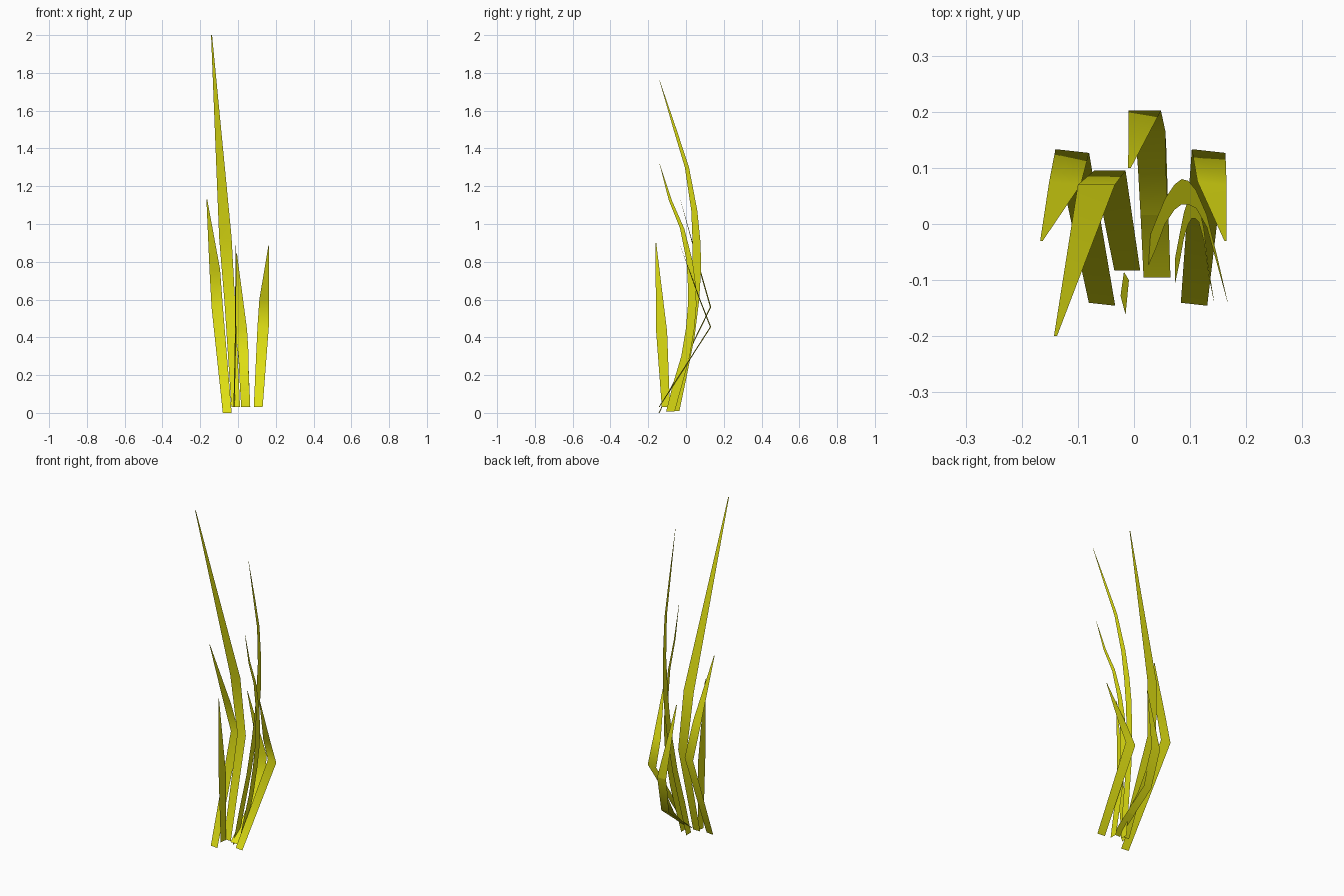
import bpy
from mathutils import Vector

cube = bpy.data.objects.get("Cube")
if cube:
    bpy.data.objects.remove(cube, do_unlink=True)

# One flat leaf colour
leaf = bpy.data.materials.new("yellow_green_leaf")
leaf.use_nodes = True
colour = (0.73, 0.73, 0.006, 1)
leaf.diffuse_color = colour
shader = next(n for n in leaf.node_tree.nodes if n.type == "BSDF_PRINCIPLED")
shader.inputs["Base Color"].default_value = colour


def ribbon(name, left_edge, right_edge, tip):
    """Single-sided smooth leaf: quads between two edges, with a narrow blunt tip."""
    tip_half = (Vector(right_edge[-1]) - Vector(left_edge[-1])) * 0.04
    left_edge = left_edge + [Vector(tip) - tip_half]
    right_edge = right_edge + [Vector(tip) + tip_half]
    points = [p for pair in zip(left_edge, right_edge) for p in pair]
    faces = [(2 * i, 2 * i + 1, 2 * i + 3, 2 * i + 2)
             for i in range(len(left_edge) - 1)]
    mesh = bpy.data.meshes.new(name)
    mesh.from_pydata(points, [], faces)
    mesh.materials.append(leaf)
    for face in mesh.polygons:
        face.use_smooth = True
    mesh.update()
    bpy.context.collection.objects.link(bpy.data.objects.new(name, mesh))


def front_blade(name, tip, rings, skew=0.0):
    """Leaf facing the front: each ring is centre x, y, z and width."""
    left_edge, right_edge = [], []
    for x, y, z, width in rings:
        half = Vector((width / 2, -skew * width / 2, 0))
        centre = Vector((x, y, z))
        left_edge.append(centre - half)
        right_edge.append(centre + half)
    ribbon(name, left_edge, right_edge, tip)


def side_blade(name, root_x, lean, shift, scale, tip):
    """Arched leaf facing sideways: each ring is height, front y and back y."""
    arch = [(0.01, -0.08, -0.035), (0.2, -0.045, 0.005), (0.4, 0, 0.045),
            (0.6, 0.025, 0.07), (0.76, 0.035, 0.08), (0.9, 0.035, 0.077),
            (1.07, 0.028, 0.06), (1.3, -0.006, 0.016), (1.5, -0.066, -0.05)]
    front_edge = [Vector((root_x + lean * z * scale, front + shift, z * scale))
                  for z, front, back in arch]
    back_edge = [Vector((root_x + lean * z * scale, back + shift, z * scale))
                 for z, front, back in arch]
    ribbon(name, front_edge, back_edge, tip)


# Tallest leaf, leaning to the right
front_blade("tall_blade", (-0.14, -0.2, 2),
            [(-0.012, -0.083, 0.03, 0.046), (-0.043, 0.095, 0.58, 0.056),
             (-0.067, 0.07, 0.93, 0.066)])

# Two sharply bent outer leaves
front_blade("right_outer_blade", (-0.165, -0.03, 1.13),
            [(-0.057, -0.143, 0, 0.047), (-0.11, 0.13, 0.56, 0.06),
             (-0.123, 0.073, 0.76, 0.056)], skew=0.11)
front_blade("left_outer_blade", (0.163, -0.03, 0.885),
            [(0.107, -0.143, 0.03, 0.047), (0.133, 0.13, 0.455, 0.06),
             (0.139, 0.073, 0.6, 0.052)], skew=0.11)

# Back leaf: a curved sheet, with a sharply folded sheet under its lower half
front_blade("back_blade", (-0.008, 0.1, 0.845),
            [(0.041, -0.095, 0.03, 0.048), (0.036, 0.01, 0.11, 0.048),
             (0.032, 0.1, 0.2, 0.05), (0.029, 0.165, 0.31, 0.054),
             (0.019, 0.202, 0.44, 0.058)])
front_blade("back_blade_fold", (0.019, 0.202, 0.44),
            [(0.041, -0.095, 0.03, 0.048), (0.032, 0.15, 0.22, 0.05),
             (0.019, 0.202, 0.439, 0.058)])

# Two arched leaves standing edge-on to the front
side_blade("tall_arched_blade", 0.022, 0.083, 0, 1, (0.167, -0.14, 1.76))
side_blade("short_arched_blade", 0.073, 0.053, -0.025, 0.75, (0.143, -0.14, 1.32))

# Small upright leaf at the front
ribbon("small_front_blade",
       [Vector((-0.024, -0.128, 0.03)), Vector((-0.016, -0.158, 0.43))],
       [Vector((-0.018, -0.085, 0.03)), Vector((-0.009, -0.1, 0.43))],
       (-0.015, -0.16, 0.9))
